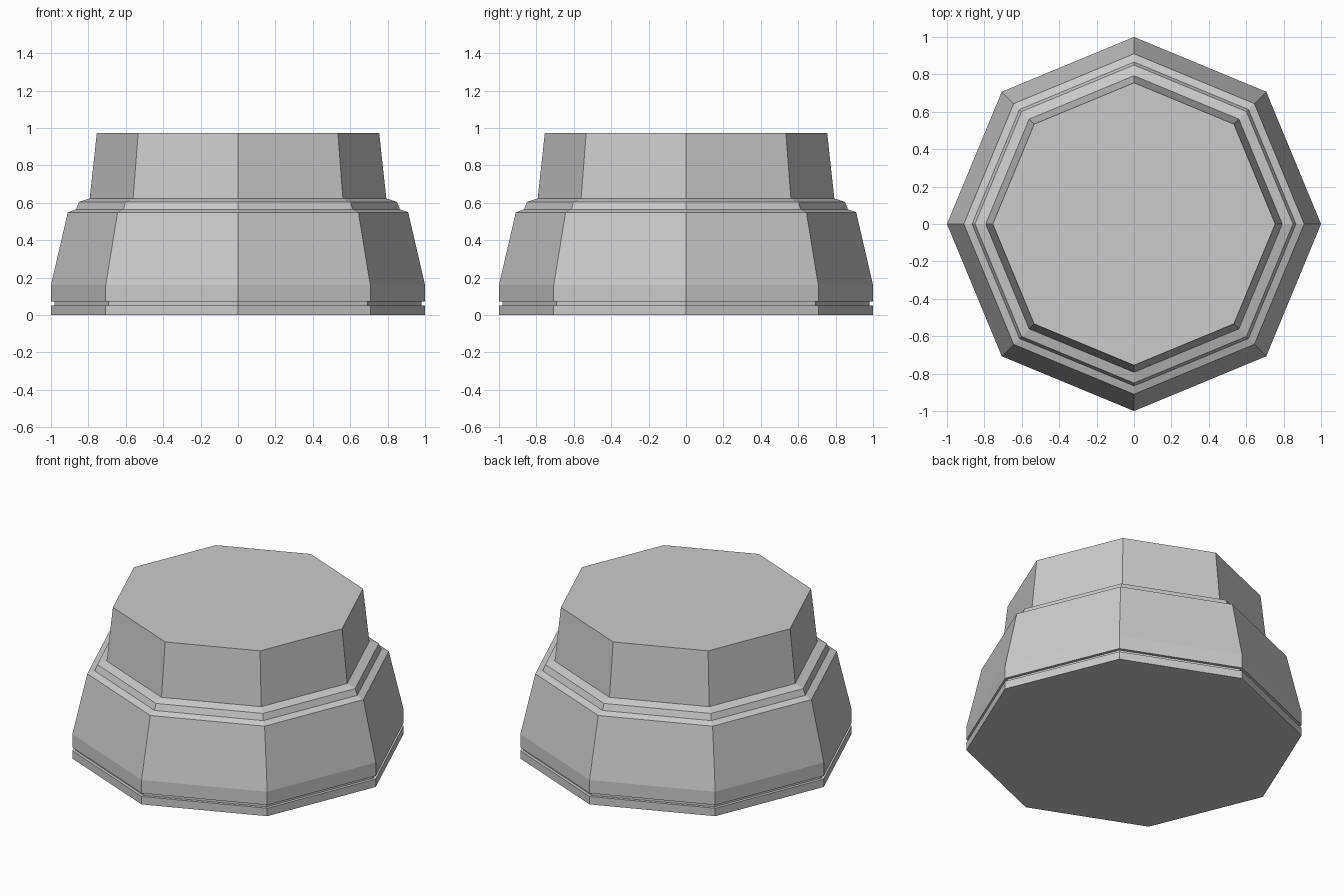
import bpy, bmesh, math

if "Cube" in bpy.data.objects:
    bpy.data.objects.remove(bpy.data.objects["Cube"])

SIDES = 8


def turned(name, profile, cap_bottom=False, cap_top=False):
    """Revolve (radius, z) points into a flat-sided octagonal shell."""
    bm = bmesh.new()
    rings = []
    for r, z in profile:
        rings.append([bm.verts.new((r * math.cos(math.tau * i / SIDES),
                                    r * math.sin(math.tau * i / SIDES), z))
                      for i in range(SIDES)])
    for low, high in zip(rings, rings[1:]):
        for i in range(SIDES):
            j = (i + 1) % SIDES
            bm.faces.new((low[i], low[j], high[j], high[i]))
    if cap_bottom:
        bm.faces.new(rings[0][::-1])
    if cap_top:
        bm.faces.new(rings[-1])
    mesh = bpy.data.meshes.new(name)
    bm.to_mesh(mesh)
    bm.free()
    obj = bpy.data.objects.new(name, mesh)
    bpy.context.collection.objects.link(obj)
    return obj


# Foot plate with the recessed groove above it
turned("foot_plate", [(1, 0), (1, 0.052), (0.98, 0.052), (0.98, 0.073), (1, 0.073)],
       cap_bottom=True)
# Tapered lower body
turned("lower_body", [(1, 0.073), (1, 0.16), (0.91, 0.549)])
# Stepped collar between the two bodies
turned("collar", [(0.91, 0.549), (0.866, 0.565), (0.85, 0.605), (0.793, 0.623)])
# Upper body with flat top
turned("upper_body", [(0.793, 0.623), (0.755, 0.972)], cap_top=True)
